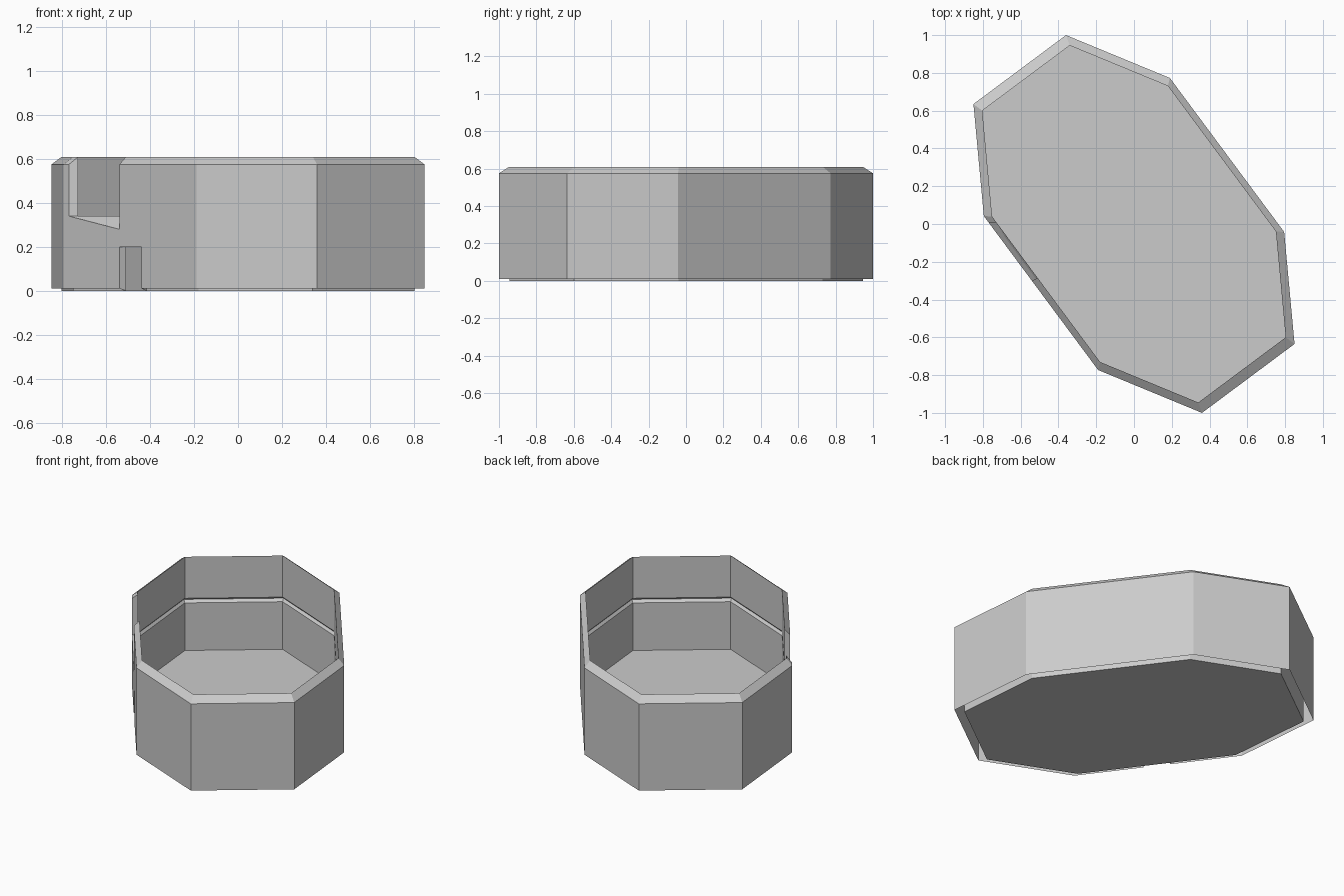
import bpy

if "Cube" in bpy.data.objects:
    bpy.data.objects.remove(bpy.data.objects["Cube"])

# Stretched octagon plan, point-symmetric about the centre
HALF = [(-.36, 1.0), (.19, .773), (.795, -.042), (.85, -.635)]
PLAN = HALF + [(-x, -y) for x, y in HALF]
INNER = .945


def add_mesh(name, polys):
    verts, index, faces = [], {}, []
    for poly in polys:
        face = []
        for p in poly:
            key = tuple(round(c, 5) for c in p)
            if key not in index:
                index[key] = len(verts)
                verts.append(key)
            face.append(index[key])
        faces.append(face)
    mesh = bpy.data.meshes.new(name)
    mesh.from_pydata(verts, [], faces)
    mesh.update()
    ob = bpy.data.objects.new(name, mesh)
    bpy.context.collection.objects.link(ob)
    return ob


def at(p, sz):
    """Place a wall profile point (plan scale, height) at plan position p."""
    return (p[0] * sz[0], p[1] * sz[0], sz[1])


def strip(p, q, prof_p, prof_q=None):
    """Loft a wall profile from plan position p to q."""
    prof_q = prof_q or prof_p
    return [[at(p, prof_p[i]), at(p, prof_p[i + 1]), at(q, prof_q[i + 1]), at(q, prof_q[i])]
            for i in range(len(prof_p) - 1)]


def on_side(x):
    """Plan point with the given x on the damaged side."""
    (x0, y0), (x1, y1) = PLAN[5], PLAN[6]
    t = (x - x0) / (x1 - x0)
    return (x, y0 + t * (y1 - y0))


# Wall cross-section: outer face, sloped rim, inner face with a seam groove
groove = [(INNER, .34), (.962, .325), (INNER, .31)]
rim = [(1, .575), (INNER, .61)]
wall = [(1, .01)] + rim + groove + [(INNER, 0)]
over_slit = [(INNER, .2), (1, .2)] + rim + groove + [(INNER, .2)]


def under_notch(z):
    return [(1, .01), (1, z)] + groove + [(INNER, 0)]


# Intact sides
polys = []
for i in range(8):
    if i != 5:
        polys += strip(PLAN[i], PLAN[(i + 1) % 8], wall)

# Damaged side: small slit at the bottom, broken notch at the top
a, b, c = on_side(-.44), on_side(-.54), on_side(-.77)
polys += strip(PLAN[5], a, wall)
polys += strip(a, b, over_slit)
polys += strip(b, c, under_notch(.28), under_notch(.34))
polys += strip(c, PLAN[6], wall)

# End faces of the openings
slit_end = [(1, .01), (1, .2), (INNER, .2), (INNER, 0)]
polys.append([at(a, s) for s in slit_end])
polys.append([at(b, s) for s in reversed(slit_end)])
polys.append([at(b, s) for s in [(1, .28)] + rim + [(INNER, .34)]])
polys.append([at(c, s) for s in reversed([(1, .34)] + rim + [(INNER, .34)])])
add_mesh("wall", polys)

# Floor
add_mesh("floor", [[at(p, (INNER, 0)) for p in reversed(PLAN)]])
